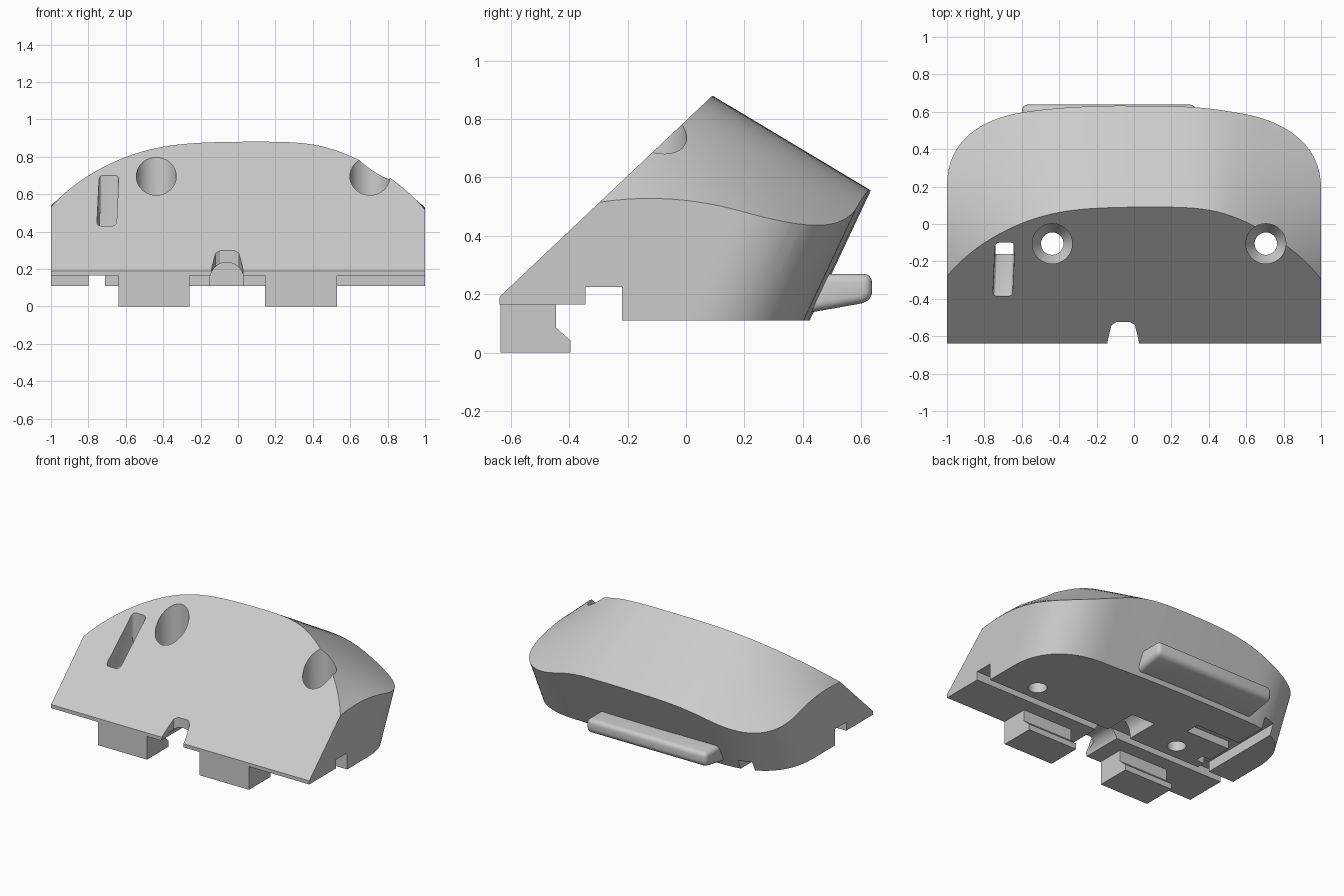
import bpy, bmesh, math

if "Cube" in bpy.data.objects:
    bpy.data.objects.remove(bpy.data.objects["Cube"])

grey = bpy.data.materials.new("plain grey")
grey.use_nodes = True
grey.diffuse_color = (0.6, 0.6, 0.6, 1)
grey.node_tree.nodes["Principled BSDF"].inputs["Base Color"].default_value = (0.6, 0.6, 0.6, 1)


def make(name, bm):
    bmesh.ops.recalc_face_normals(bm, faces=bm.faces)
    mesh = bpy.data.meshes.new(name)
    bm.to_mesh(mesh)
    bm.free()
    mesh.materials.append(grey)
    ob = bpy.data.objects.new(name, mesh)
    bpy.context.collection.objects.link(ob)
    return ob


def prism(name, points, shift):
    """Polygon extruded along a vector."""
    bm = bmesh.new()
    face = bm.faces.new([bm.verts.new(p) for p in points])
    out = bmesh.ops.extrude_face_region(bm, geom=[face])["geom"]
    bmesh.ops.translate(bm, vec=shift, verts=[v for v in out if isinstance(v, bmesh.types.BMVert)])
    return make(name, bm)


def side_prism(name, profile, x0, x1):
    return prism(name, [(x0, y, z) for y, z in profile], (x1 - x0, 0, 0))


def box(name, x0, x1, y0, y1, z0, z1):
    return side_prism(name, [(y0, z0), (y1, z0), (y1, z1), (y0, z1)], x0, x1)


def activate(ob):
    bpy.ops.object.select_all(action='DESELECT')
    ob.select_set(True)
    bpy.context.view_layer.objects.active = ob


def combine(ob, other, operation='DIFFERENCE'):
    mod = ob.modifiers.new("cut", 'BOOLEAN')
    mod.operation, mod.solver, mod.object = operation, 'EXACT', other
    activate(ob)
    bpy.ops.object.modifier_apply(modifier=mod.name)
    bpy.data.objects.remove(other)


def bevel(ob, width, segments):
    mod = ob.modifiers.new("round", 'BEVEL')
    mod.width, mod.segments = width, segments
    activate(ob)
    bpy.ops.object.modifier_apply(modifier=mod.name)


def top_height(x, y):
    """Sloping roof whose shoulders droop, more strongly toward the front."""
    droop = 0.0664 * math.log(1 + math.exp((x - 0.435) / 0.08))
    droop += 0.108 * math.log(1 + math.exp((-x - 0.45) / 0.13))
    return 0.883 - 0.6 * (y - 0.09) - droop * (0.6 + 0.4 * ((0.55 - y) / 0.65) ** 2)


# Body: stepped side profile
body = side_prism("body", [(-0.64, 0.19), (0.6, 1.362), (1.2, 1.362), (1.2, 0.11), (-0.22, 0.11),
                           (-0.22, 0.225), (-0.345, 0.225), (-0.345, 0.165), (-0.64, 0.165)], -1.2, 1.2)

# Rounded footprint swept along the leaning back wall
lean = 0.47
outline = [(-1, -1.5), (1, -1.5)]
for side, depth, power in ((1, 0.405, 0.85), (-1, 0.42, 0.8)):
    arc = []
    for i in range(25):
        t = math.pi / 2 * i / 24
        c, s = max(math.cos(t), 0) ** power, math.sin(t) ** power
        arc.append((side * (0.55 + 0.45 * c), depth * s))
    if side == 1:
        outline += arc + [(0.25, 0.419)]
    else:
        outline += [(-0.1, 0.424)] + arc[::-1]
combine(body, prism("footprint", [(x, y - 0.11 * lean, 0) for x, y in outline],
                    (0, 0.95 * lean, 0.95)), 'INTERSECT')

# Curved roof cut
bm = bmesh.new()
nx, ny = 60, 36
grid = [[bm.verts.new((-1.2 + 2.4 * i / nx, y, top_height(-1.2 + 2.4 * i / nx, y)))
         for i in range(nx + 1)] for y in [-0.8 + 1.8 * j / ny for j in range(ny + 1)]]
for j in range(ny):
    for i in range(nx):
        bm.faces.new((grid[j][i], grid[j][i + 1], grid[j + 1][i + 1], grid[j + 1][i]))
out = bmesh.ops.extrude_face_region(bm, geom=bm.faces[:])["geom"]
for v in out:
    if isinstance(v, bmesh.types.BMVert):
        v.co.z = 2.5
combine(body, make("roof_cutter", bm))


# Stepped vertical screw holes
def screw_cutter(x, y):
    bm = bmesh.new()
    n, rings = 40, []
    for r, z in ((0.06, -0.1), (0.06, 0.24), (0.107, 0.32), (0.107, 1.5)):
        rings.append([bm.verts.new((x + r * math.cos(math.tau * k / n),
                                    y + r * math.sin(math.tau * k / n), z)) for k in range(n)])
    for a, b in zip(rings, rings[1:]):
        for k in range(n):
            bm.faces.new((a[k], a[k - 1], b[k - 1], b[k]))
    bm.faces.new(rings[0])
    bm.faces.new(rings[-1])
    return make("screw_cutter", bm)


for x in (-0.437, 0.705):
    combine(body, screw_cutter(x, -0.105))

# Slanted slot, its drop hole and the cable channel below
slot = prism("slot_cutter", [(-0.755, -0.385, 0.36), (-0.65, -0.385, 0.36),
                             (-0.637, -0.1, 0.36), (-0.742, -0.1, 0.36)], (0, 0, 1))
bevel(slot, 0.02, 3)
combine(body, slot)
combine(body, box("drop_cutter", -0.74, -0.645, -0.16, -0.1, -0.1, 0.5))
combine(body, box("channel_cutter", -0.80, -0.71, -0.3, 0.8, -0.1, 0.18))
combine(body, box("recess_cutter", -0.75, -0.37, 0.08, 0.18, -0.1, 0.165))

# Central arched tunnel and lip notch
arch = [(-0.06 + 0.09 * math.cos(math.pi * k / 20), -0.9, 0.145 + 0.09 * math.sin(math.pi * k / 20))
        for k in range(21)]
combine(body, prism("tunnel_cutter", [(-0.15, -0.9, 0)] + arch[::-1] + [(0.03, -0.9, 0)], (0, 0.92, 0)))
notch = [(-0.145, -0.7), (0.03, -0.7), (0.025, -0.62), (0.005, -0.54), (-0.02, -0.525),
         (-0.095, -0.525), (-0.12, -0.54), (-0.14, -0.62)]
combine(body, prism("notch_cutter", [(x, y, -0.1) for x, y in notch], (0, 0, 1)))

# Hooked clip feet
clip = [(-0.635, 0.167), (-0.635, 0), (-0.395, 0), (-0.395, 0.04), (-0.445, 0.085), (-0.445, 0.167)]
for name, x0, x1 in (("right_clip", -0.64, -0.26), ("left_clip", 0.145, 0.53)):
    side_prism(name, clip, x0, x1)

# Rounded finger ledge on the back
ledge = side_prism("back_ledge", [(0.3, 0.27), (0.638, 0.27), (0.638, 0.18), (0.6, 0.168), (0.3, 0.115)],
                   -0.6, 0.33)
bevel(ledge, 0.03, 4)

for ob in (body, ledge):
    activate(ob)
    bpy.ops.object.shade_smooth_by_angle(angle=math.radians(25))
